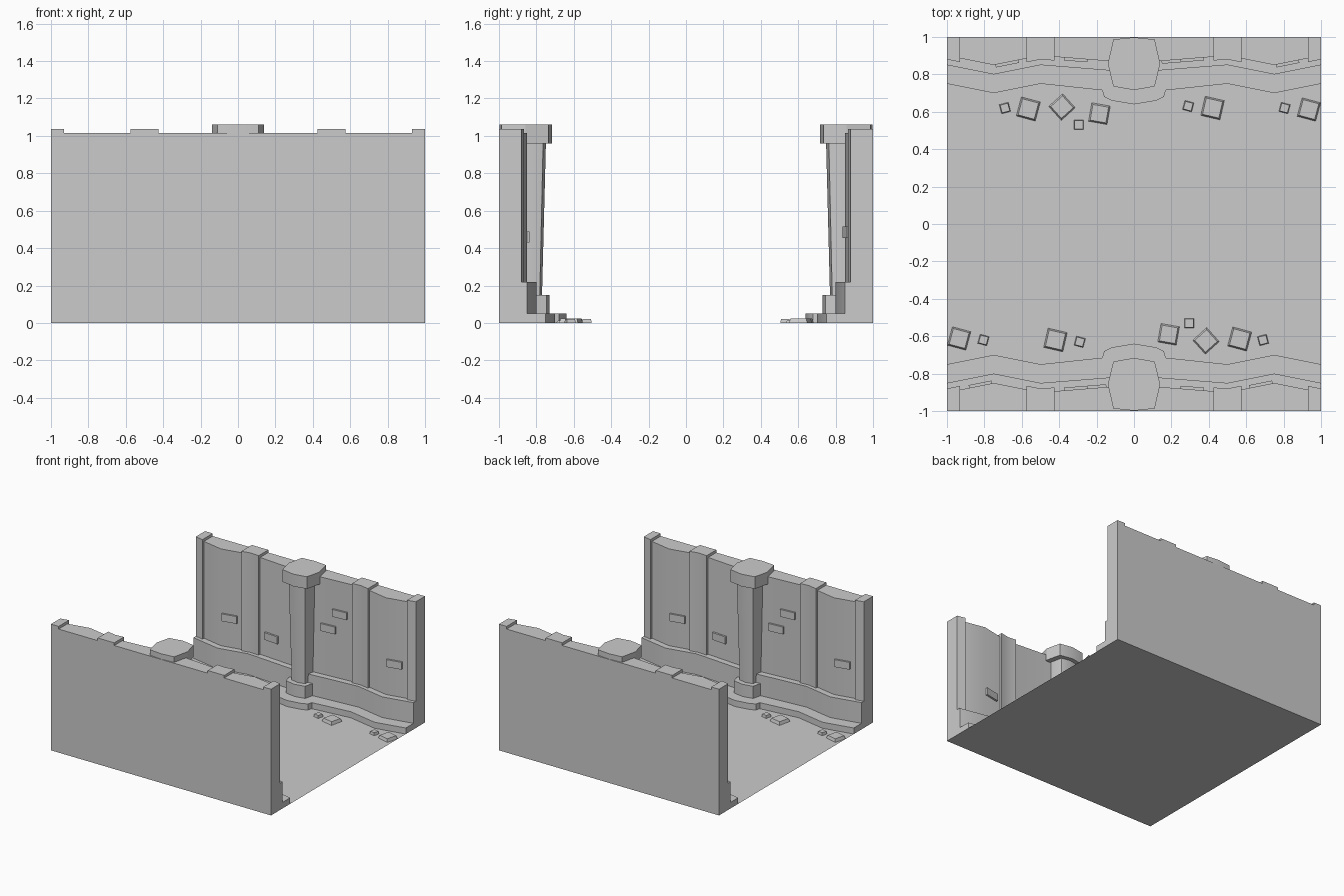
import bpy, bmesh, math
from mathutils import Vector

if "Cube" in bpy.data.objects:
    bpy.data.objects.remove(bpy.data.objects["Cube"])

# shared zigzag running along each wall: (x, forward bulge)
WAVE = [(-1, 0), (-.75, .05), (-.5, 0), (0, .04), (.5, 0), (.75, .05), (1, 0)]


def bulge(x):
    for (xa, a), (xb, b) in zip(WAVE, WAVE[1:]):
        if xa <= x <= xb:
            return a + (b - a) * (x - xa) / (xb - xa)
    return 0


def slope(x):
    return math.atan((bulge(x - .02) - bulge(x + .02)) / .04)


def prism(name, pts, z0, z1, top=1.0, bevel=0, loc=(0, 0, 0), rot=(0, 0, 0)):
    """Extrude a counter-clockwise outline; add the half-turn copy for the opposite wall."""
    n = len(pts)
    cx = sum(p[0] for p in pts) / n
    cy = sum(p[1] for p in pts) / n
    bm = bmesh.new()
    lo = [bm.verts.new((x, y, z0)) for x, y in pts]
    hi = [bm.verts.new((cx + (x - cx) * top, cy + (y - cy) * top, z1)) for x, y in pts]
    bm.faces.new(lo[::-1])
    bm.faces.new(hi)
    for i in range(n):
        j = (i + 1) % n
        bm.faces.new((lo[i], lo[j], hi[j], hi[i]))
    if bevel:
        sharp = [e for e in bm.edges if e.calc_face_angle(0) > .6]
        bmesh.ops.bevel(bm, geom=sharp, offset=bevel, segments=2, profile=.5, affect='EDGES')
    bmesh.ops.recalc_face_normals(bm, faces=bm.faces)
    mesh = bpy.data.meshes.new(name)
    bm.to_mesh(mesh)
    bm.free()
    for side, turn in (("back", 0), ("front", math.pi)):
        ob = bpy.data.objects.new(f"{name}_{side}", mesh)
        s = -1 if turn else 1
        ob.location = Vector((loc[0] * s, loc[1] * s, loc[2]))
        ob.rotation_euler = (rot[0], rot[1], rot[2] + turn)
        bpy.context.collection.objects.link(ob)
    ob.select_set(True)
    bpy.context.view_layer.objects.active = ob
    bpy.ops.object.shade_smooth_by_angle(angle=math.radians(35 if bevel else 25))
    ob.select_set(False)


def strip(xs, y, back):
    """Outline following the zigzag at depth y, closed along the back."""
    return [(x, y - bulge(x)) for x in xs] + [(xs[-1], back), (xs[0], back)]


def octagon(cy, rx, ry):
    unit = [(0, -1), (.79, -.86), (1, 0), (.79, .92), (0, 1), (-.79, .92), (-1, 0), (-.79, -.86)]
    return [(x * rx, cy + y * ry) for x, y in unit]


def box(w, d):
    return [(-w / 2, -d / 2), (w / 2, -d / 2), (w / 2, d / 2), (-w / 2, d / 2)]


# floor
bpy.ops.mesh.primitive_plane_add(size=2)
bpy.context.object.name = "floor"

# wall, ledge at its foot, and low step that swells round the pillar
xs = [p[0] for p in WAVE]
prism("wall", strip(xs, .90, 1), 0, 1.015)
prism("ledge", strip(xs, .85, .95), 0, .22)
swell = [(-.17, .715), (-.16, .68), (-.12, .66), (0, .64), (.12, .66), (.16, .68), (.17, .715)]
step = [(-1, .75), (-.75, .70), (-.5, .75)] + swell + [(.5, .75), (.75, .70), (1, .75)]
prism("step", step + [(1, .9), (-1, .9)], 0, .05)

# ribs on the wall
for i, (a, m, b) in enumerate([(-1, -.965, -.93), (-.575, -.5, -.425), (.425, .5, .575), (.93, .965, 1)]):
    prism(f"rib_{i}", strip([a, m, b], .88, 1), .215, 1.037, bevel=.01)

# pillar
prism("pillar_base", octagon(.84, .11, .11), 0, .15)
prism("pillar_shaft", octagon(.857, .075, .087), .14, .97, top=1.24)
prism("pillar_cap", octagon(.857, .14, .141), .96, 1.06)

# raised bricks lying along the wall face
for i, (x, z) in enumerate([(-.68, .46), (-.31, .39), (.31, .75), (.21, .61), (.82, .485)]):
    prism(f"brick_{i}", box(.125, .03), -.03, .03, bevel=.008,
          loc=(x, .90 - bulge(x), z), rot=(0, 0, slope(x)))

# rubble on the floor: x, y, size, height, turn
STONES = [(-.69, .62, .05, .022, 15), (-.565, .615, .105, .025, -15), (-.385, .625, .1, .012, 42),
          (-.295, .53, .052, .02, 0), (-.185, .59, .1, .012, -10), (.29, .63, .05, .022, -15),
          (.42, .62, .105, .025, -13), (.805, .62, .05, .022, -15), (.935, .612, .102, .025, -15)]
for i, (x, y, s, h, turn) in enumerate(STONES):
    prism(f"rubble_{i}", box(s, s), 0, h, top=.85, bevel=.008 if h > .015 else .004,
          loc=(x, y, 0), rot=(0, 0, math.radians(turn)))
